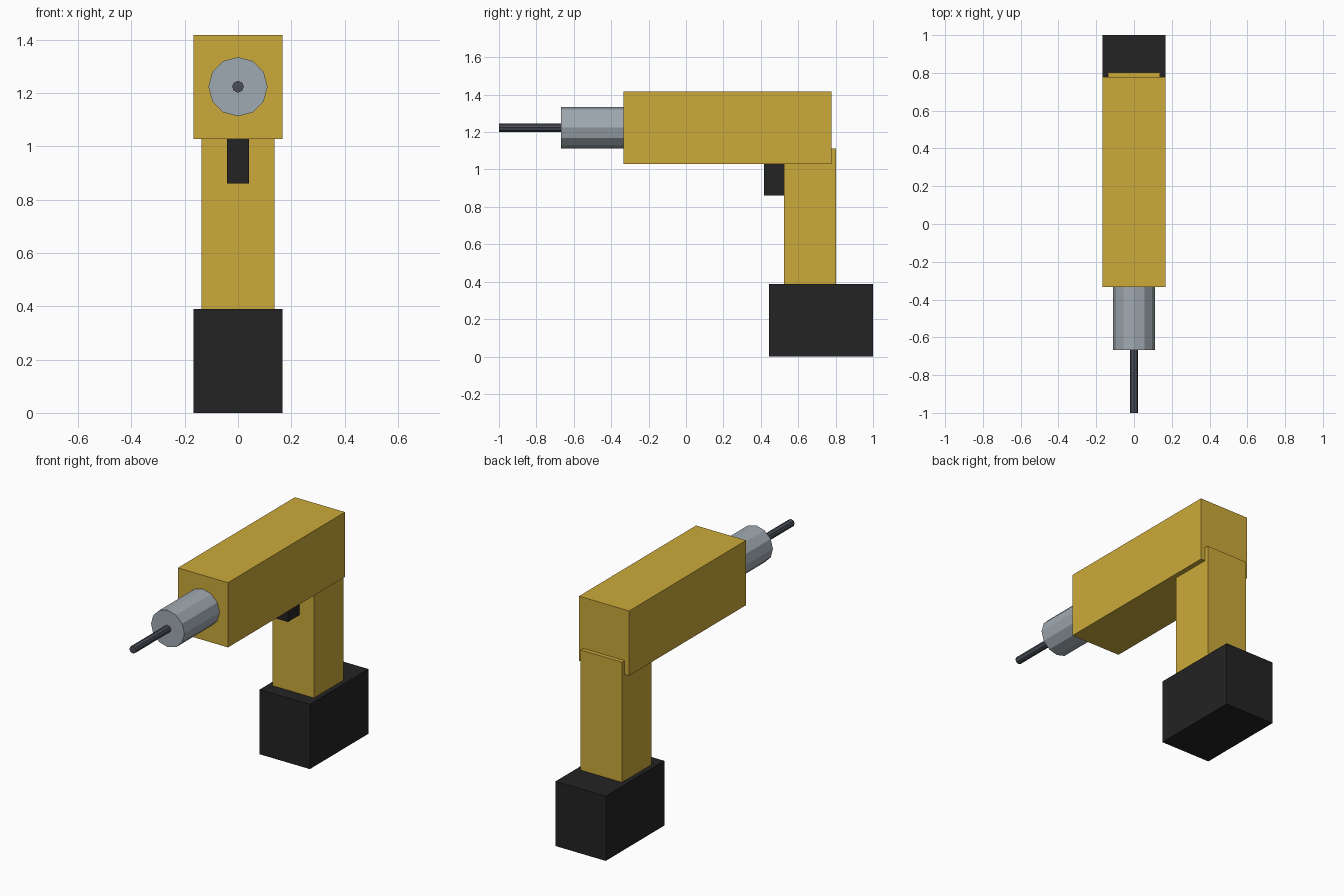
import bpy, bmesh, math
from mathutils import Matrix

if "Cube" in bpy.data.objects:
    bpy.data.objects.remove(bpy.data.objects["Cube"])


def material(name, rgb):
    # sRGB 0-255 to linear
    lin = [((c / 255 + 0.055) / 1.055) ** 2.4 for c in rgb]
    m = bpy.data.materials.new(name)
    m.diffuse_color = (*lin, 1)
    m.use_nodes = True
    m.node_tree.nodes["Principled BSDF"].inputs["Base Color"].default_value = m.diffuse_color
    return m


YELLOW = material("yellow_plastic", (204, 170, 58))
BLACK = material("black_plastic", (35, 35, 35))
STEEL = material("light_steel", (160, 170, 178))
DARK = material("dark_steel", (74, 78, 88))


def finish(name, bm, mat):
    me = bpy.data.meshes.new(name)
    bm.to_mesh(me)
    bm.free()
    me.materials.append(mat)
    ob = bpy.data.objects.new(name, me)
    bpy.context.collection.objects.link(ob)


def box(name, half_x, y, z, mat):
    bm = bmesh.new()
    bmesh.ops.create_cube(bm, size=1)
    size = (2 * half_x, y[1] - y[0], z[1] - z[0])
    mid = (0, sum(y) / 2, sum(z) / 2)
    bmesh.ops.scale(bm, vec=size, verts=bm.verts)
    bmesh.ops.translate(bm, vec=mid, verts=bm.verts)
    finish(name, bm, mat)


def rod(name, radius, sides, y, z, mat):
    # cylinder lying along y
    bm = bmesh.new()
    mtx = Matrix.Translation((0, sum(y) / 2, z)) @ Matrix.Rotation(math.pi / 2, 4, 'X')
    bmesh.ops.create_cone(bm, cap_ends=True, segments=sides, radius1=radius,
                          radius2=radius, depth=y[1] - y[0], matrix=mtx)
    finish(name, bm, mat)


# Body, grip, battery and trigger
box("motor_housing", 0.1667, (-0.333, 0.778), (1.028, 1.417), YELLOW)
box("handle", 0.1375, (0.525, 0.803), (0.389, 1.111), YELLOW)
box("battery", 0.1667, (0.444, 1.0), (0.0, 0.389), BLACK)
box("trigger", 0.041, (0.416, 0.527), (0.861, 1.03), BLACK)

# Chuck and drill bit
rod("chuck", 0.111, 12, (-0.667, -0.333), 1.2235, STEEL)
rod("drill_bit", 0.022, 8, (-1.0, -0.667), 1.2235, DARK)
